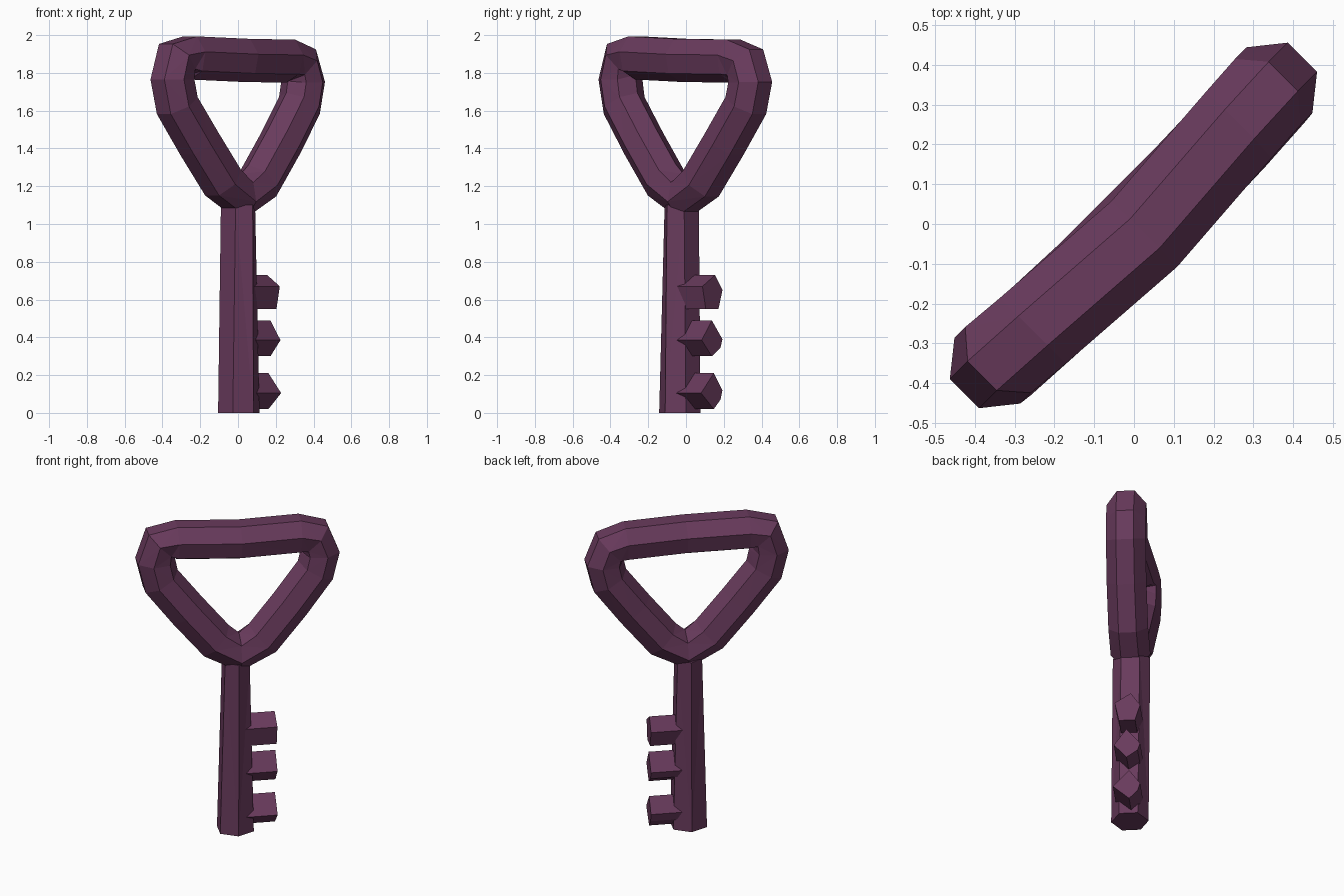
import bpy, bmesh, math
from mathutils import Vector

if "Cube" in bpy.data.objects:
    bpy.data.objects.remove(bpy.data.objects["Cube"])

S = math.sqrt(0.5)
purple = bpy.data.materials.new("dark purple")
purple.diffuse_color = (0.14, 0.043, 0.108, 1)
purple.use_nodes = True
purple.node_tree.nodes["Principled BSDF"].inputs["Base Color"].default_value = purple.diffuse_color


def place(u, n, z):
    """u runs along the flat of the key, n across its thickness."""
    return Vector((S * (u + n), S * (u - n), z))


def loft(name, rings, closed=False):
    """Skin a list of equal-length point rings (u, n, z)."""
    bm = bmesh.new()
    vs = [[bm.verts.new(place(*p)) for p in r] for r in rings]
    k = len(rings[0])
    for i in range(len(vs) if closed else len(vs) - 1):
        a, b = vs[i], vs[(i + 1) % len(vs)]
        for j in range(k):
            bm.faces.new((a[j], a[(j + 1) % k], b[(j + 1) % k], b[j]))
    if not closed:
        bm.faces.new(vs[0])
        bm.faces.new(vs[-1])
    bmesh.ops.triangulate(bm, faces=[f for f in bm.faces if len(f.verts) == 4])
    bmesh.ops.recalc_face_normals(bm, faces=bm.faces)
    me = bpy.data.meshes.new(name)
    bm.to_mesh(me)
    bm.free()
    me.materials.append(purple)
    ob = bpy.data.objects.new(name, me)
    bpy.context.collection.objects.link(ob)
    return ob


# Handle: faceted tube swept round a rounded triangle
right = [(0.14, 0.02, 1.225), (0.31, 0.015, 1.435), (0.46, 0.006, 1.635),
         (0.488, 0.003, 1.75), (0.455, 0.003, 1.845), (0.36, 0.01, 1.868)]
left = [(-0.37, 0.01, 1.885), (-0.465, 0.0, 1.875), (-0.495, 0.0, 1.765),
        (-0.465, 0.004, 1.635), (-0.31, 0.013, 1.435), (-0.14, 0.02, 1.23)]
path = [Vector(p) for p in [(0, 0.02, 1.145)] + right + [(0, 0.036, 1.872)] + left]
sides, radius = 7, 0.12
rings = []
for i, p in enumerate(path):
    t = path[(i + 1) % len(path)] - path[i - 1]
    out = Vector((t.z, 0, -t.x)).normalized()
    ring = []
    for j in range(sides):
        a = 2 * math.pi * (j + 0.5) / sides
        q = p + out * math.cos(a) * radius
        q.y += math.sin(a) * radius
        ring.append(q)
    rings.append(ring)
loft("handle", rings, closed=True)


# Shaft: six-sided, narrowing upward
def hexagon(cu, cn, half, z):
    return [(cu + half * a, cn + b, z) for a, b in
            ((1, 0.055), (0, 0.11), (-1, 0.055), (-1, -0.055), (0, -0.11), (1, -0.055))]


loft("shaft", [hexagon(-0.02, 0.026, 0.1, 0), hexagon(-0.016, 0.016, 0.073, 1.1)])

# Teeth: short prisms sticking out of the shaft
teeth = {
    "upper_tooth": [(0.0, 0.73), (0.095, 0.67), (0.07, 0.55), (-0.025, 0.55), (-0.055, 0.65)],
    "middle_tooth": [(0.025, 0.49), (0.1, 0.385), (0.025, 0.30), (-0.04, 0.345), (-0.055, 0.39)],
    "lower_tooth": [(0.01, 0.21), (0.105, 0.105), (0.01, 0.02), (-0.04, 0.07), (-0.055, 0.12)],
}
for name, pts in teeth.items():
    loft(name, [[(u, n, z) for n, z in pts] for u in (0.02, 0.218)])
